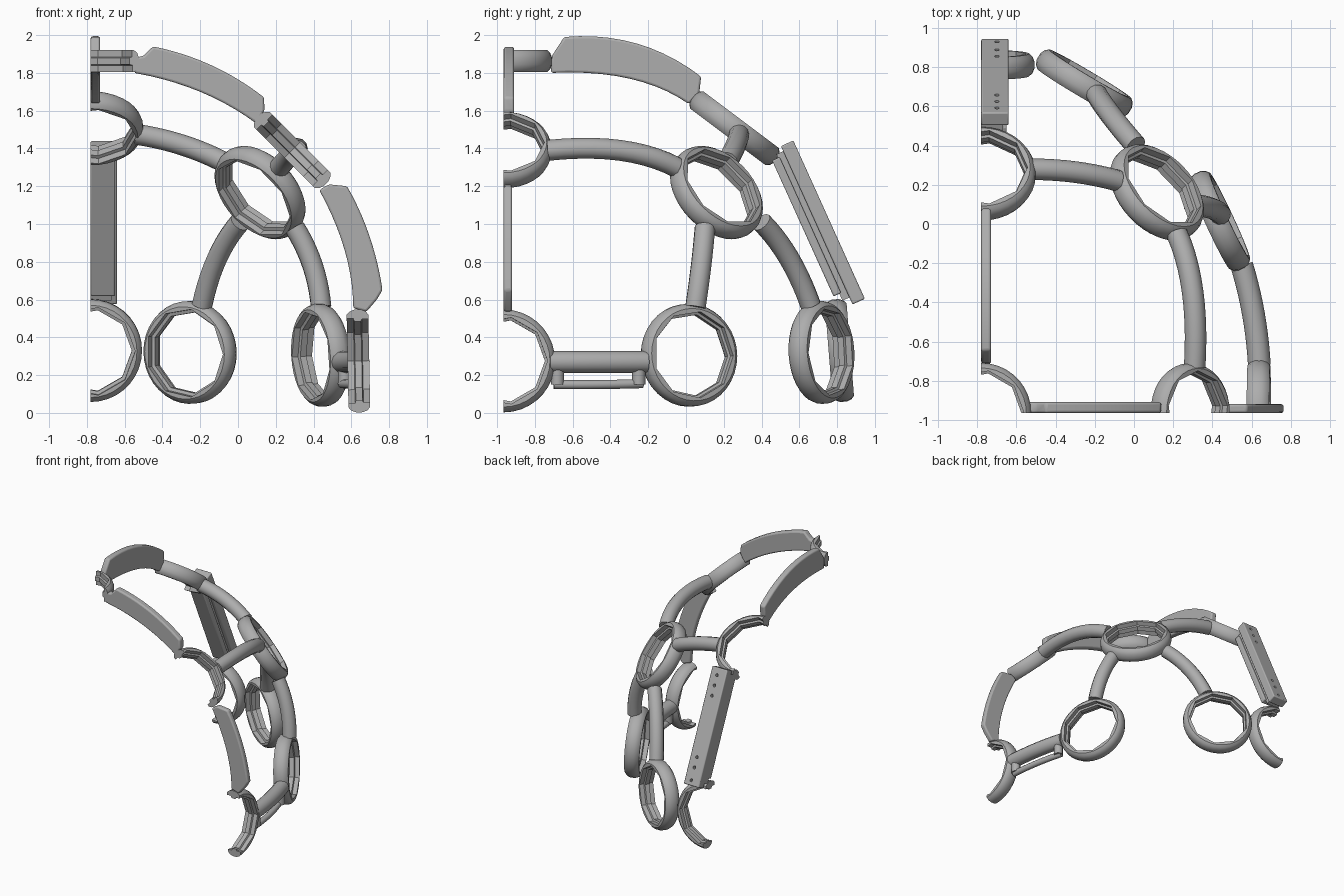
import bpy, bmesh, math
from mathutils import Vector

if "Cube" in bpy.data.objects:
    bpy.data.objects.remove(bpy.data.objects["Cube"])

grey = bpy.data.materials.new("plain grey")
grey.use_nodes = True
COLOR = (0.42, 0.42, 0.42, 1)
grey.diffuse_color = COLOR
grey.node_tree.nodes["Principled BSDF"].inputs["Base Color"].default_value = COLOR

X0, Y0 = -0.78, -0.965          # the two mirror planes where the frame is cut
AX, AY = Vector((1, 0, 0)), Vector((0, 1, 0))


def finish(name, bm, bevel=0):
    bmesh.ops.recalc_face_normals(bm, faces=bm.faces)
    me = bpy.data.meshes.new(name)
    bm.to_mesh(me)
    bm.free()
    ob = bpy.data.objects.new(name, me)
    bpy.context.collection.objects.link(ob)
    me.materials.append(grey)
    if bevel:
        mod = ob.modifiers.new("soft edges", "BEVEL")
        mod.width, mod.segments, mod.limit_method = bevel, 3, "ANGLE"
    bpy.ops.object.select_all(action="DESELECT")
    ob.select_set(True)
    bpy.context.view_layer.objects.active = ob
    bpy.ops.object.shade_smooth_by_angle(angle=math.radians(35))
    return ob


def arc(a, m, b, n=10):
    """Smooth parabola through three points."""
    a, m, b = Vector(a), Vector(m), Vector(b)
    ctrl = 2 * m - (a + b) / 2
    return [(1 - t) ** 2 * a + 2 * t * (1 - t) * ctrl + t * t * b
            for t in (i / n for i in range(n + 1))]


# Ring sections: rounded outside, stepped nine-sided bore inside
OUTER = [(0.245, 0.06), (0.262, 0.045), (0.272, 0.02), (0.272, -0.015),
         (0.262, -0.04), (0.245, -0.055)]
BORE = [(0.236, -0.055), (0.236, -0.02), (0.218, -0.015), (0.218, 0.02),
        (0.232, 0.025), (0.232, 0.06)]


def ring(name, centre, normal, ref, start=0, end=360, size=1.0):
    n = Vector(normal).normalized()
    p = (ref - ref.dot(n) * n).normalized()
    t = n.cross(p)
    c = Vector(centre)
    full = end - start == 360
    steps = (end - start) // 10
    bm = bmesh.new()
    loops = []
    for i in range(steps + (not full)):
        deg = start + 10 * i
        a = math.radians(deg)
        d = p * math.cos(a) + t * math.sin(a)
        flat = math.cos(math.radians(20)) / math.cos(math.radians(deg % 40 - 20))
        section = OUTER + [(r * flat, h) for r, h in BORE]
        loops.append([bm.verts.new(c + d * r * size + n * h) for r, h in section])
    k = len(OUTER) + len(BORE)
    for i in range(steps):
        a, b = loops[i], loops[(i + 1) % len(loops)]
        for j in range(k):
            bm.faces.new((a[j], a[(j + 1) % k], b[(j + 1) % k], b[j]))
    if not full:
        bm.faces.new(loops[0])
        bm.faces.new(loops[-1])
    return finish(name, bm)


def slab(name, outline, axis, start, depth, bevel):
    """Extrude an outline away from one of the cut planes."""
    bm = bmesh.new()
    if axis == "x":
        pts = [(start, u, v) for u, v in outline]
    else:
        pts = [(u, start, v) for u, v in outline]
    face = bm.faces.new([bm.verts.new(q) for q in pts])
    new = bmesh.ops.extrude_face_region(bm, geom=[face])["geom"]
    move = (AX if axis == "x" else AY) * depth
    bmesh.ops.translate(bm, vec=move, verts=[g for g in new if isinstance(g, bmesh.types.BMVert)])
    return finish(name, bm, bevel)


def tube(name, a, m, b, radius=0.055):
    cu = bpy.data.curves.new(name, "CURVE")
    cu.dimensions = "3D"
    cu.bevel_depth, cu.bevel_resolution, cu.use_fill_caps = radius, 4, True
    pts = arc(a, m, b)
    sp = cu.splines.new("POLY")
    sp.points.add(len(pts) - 1)
    for point, q in zip(sp.points, pts):
        point.co = (*q, 1)
    cu.materials.append(grey)
    ob = bpy.data.objects.new(name, cu)
    bpy.context.collection.objects.link(ob)


# Whole rings
ring("back_ring", (-0.255, 0.715, 0.32), (0.51, 0.86, 0.05), AX)
ring("side_ring", (0.435, 0.015, 0.305), (0.9, 0.42, 0.06), AY)
ring("crown_ring", (0.115, 0.16, 1.165), (0.6, 0.57, 0.56), AX, size=1.03)

# Part rings that end on the cut planes
ring("top_quarter_ring", (X0, Y0, 1.86), (0, 0, 1), AX, 0, 90, 0.94)
ring("front_upper_half_ring", (0.285, Y0, 1.39), (0.7, 0, 0.7), AY, -90, 90, 0.93)
ring("front_lower_half_ring", (0.635, Y0, 0.275), (1, 0, 0.02), AY, -90, 90)
ring("mid_upper_half_ring", (X0, 0.255, 1.505), (0, 0.6, 0.8), AX, -90, 90, 1.02)
ring("mid_lower_half_ring", (X0, 0.81, 0.33), (0, 1, 0.08), AX, -90, 90)

# Curved joining plates on the cut planes
slab("front_upper_plate",
     arc((-0.45, 1.94), (-0.14, 1.84), (0.138, 1.67)) + [Vector((0.14, 1.6))]
     + arc((0.1, 1.53), (-0.2, 1.7), (-0.55, 1.8))
     + [Vector((-0.55, 1.88)), Vector((-0.5, 1.89))], "y", Y0, 0.055, 0.012)
slab("front_lower_plate",
     arc((0.577, 1.2), (0.695, 0.94), (0.765, 0.65)) + [Vector((0.735, 0.6)), Vector((0.68, 0.535))]
     + arc((0.61, 0.555), (0.565, 0.86), (0.43, 1.18)) + [Vector((0.48, 1.21))],
     "y", Y0, 0.045, 0.012)
slab("mid_upper_plate",
     arc((-0.645, 1.99), (-0.26, 1.955), (0.08, 1.78)) + [Vector((0.07, 1.69))]
     + arc((0.015, 1.635), (-0.3, 1.77), (-0.715, 1.8))
     + [Vector((-0.71, 1.89))], "x", X0, 0.05, 0.012)

# Sloping mount block at the back
ALONG, OUT = Vector((0.412, -0.911)), Vector((0.911, 0.412))


def block(name, s0, s1, h0, h1, depth, bevel):
    corners = [(s0, h0), (s1, h0), (s1, h1), (s0, h1)]
    return slab(name, [ALONG * s + OUT * h for s, h in corners], "x", X0, depth, bevel)


cover = block("mount_cover", -1.08, -0.16, 1.04, 1.112, 0.14, 0.008)
block("mount_web", -1.05, -0.2, 1.0, 1.05, 0.11, 0)
block("mount_base", -1.03, -0.24, 0.966, 1.01, 0.13, 0.008)

# Screw holes in the cover
for i, s in enumerate((-1.02, -0.94, -0.86, -0.38, -0.3, -0.2)):
    q = ALONG * s + OUT * 1.11
    bpy.ops.mesh.primitive_cylinder_add(vertices=12, radius=0.012, depth=0.06,
                                        location=(-0.7, q.x, q.y))
    hole = bpy.context.object
    hole.name = f"hole_cutter_{i + 1}"
    hole.rotation_euler = Vector((0, OUT.x, OUT.y)).to_track_quat("Z", "X").to_euler()
    hole.hide_render = True
    hole.hide_set(True)
    cut = cover.modifiers.new("hole", "BOOLEAN")
    cut.operation, cut.object = "DIFFERENCE", hole

# Struts between the rings
tube("crown_to_mid_strut", (-0.54, 0.28, 1.475), (-0.3, 0.265, 1.42), (-0.08, 0.22, 1.33))
tube("crown_to_front_strut", (0.31, -0.73, 1.39), (0.3, -0.35, 1.39), (0.22, -0.05, 1.3))
tube("crown_to_back_strut", (0.01, 0.4, 1.01), (-0.11, 0.545, 0.82), (-0.19, 0.66, 0.57))
tube("crown_to_side_strut", (0.3, 0.1, 0.98), (0.395, 0.08, 0.78), (0.44, 0.05, 0.56))

# Slotted strut above the ear
tube("slot_upper_bar", (0.55, -0.21, 0.27), (0.61, -0.46, 0.27), (0.64, -0.72, 0.27), 0.058)
tube("slot_lower_bar", (0.55, -0.23, 0.155), (0.61, -0.46, 0.15), (0.64, -0.7, 0.15), 0.024)
tube("slot_side_end", (0.565, -0.25, 0.15), (0.565, -0.25, 0.2), (0.565, -0.25, 0.26), 0.035)
tube("slot_front_end", (0.64, -0.68, 0.15), (0.64, -0.68, 0.2), (0.64, -0.68, 0.26), 0.035)
